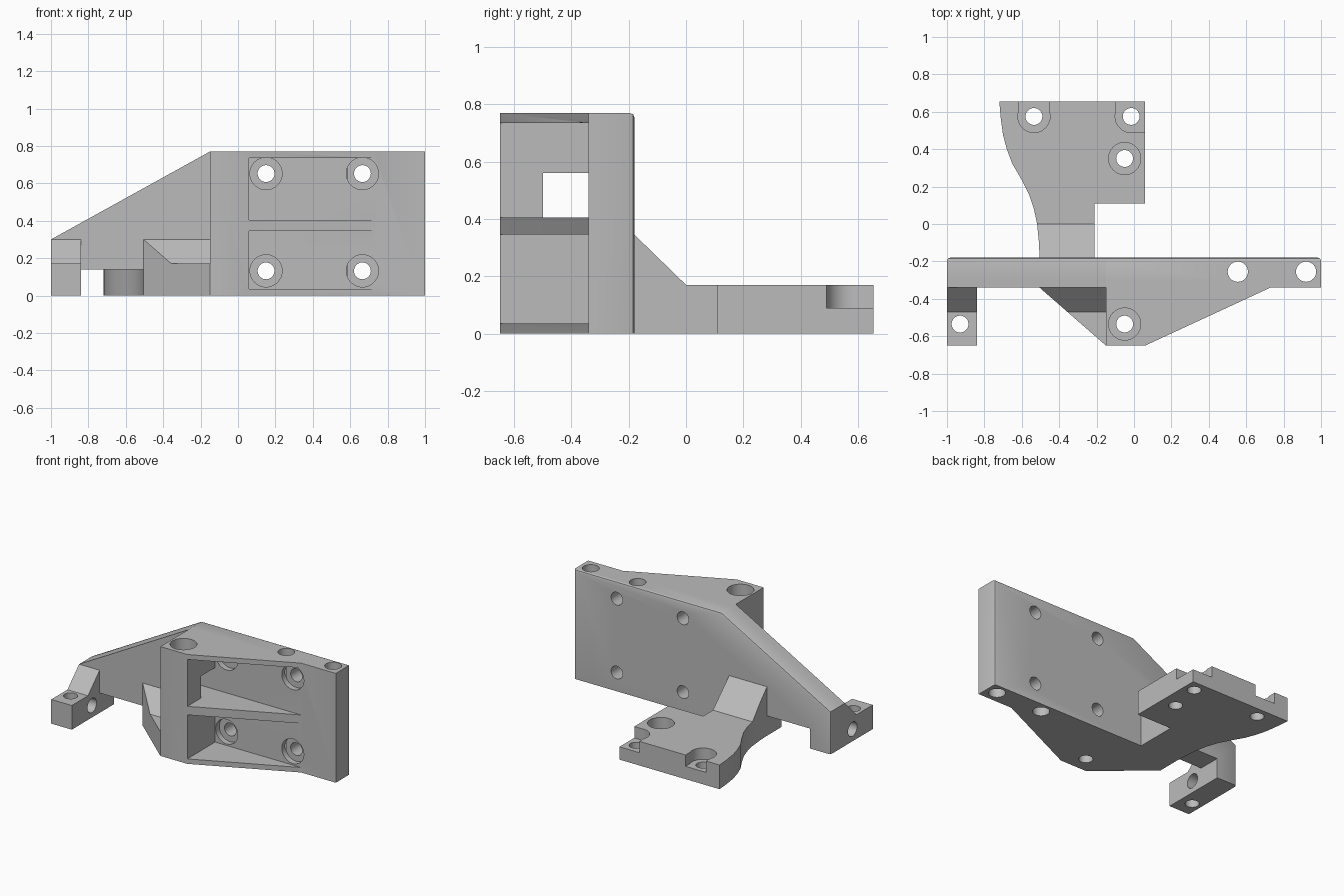
import bpy, bmesh, math
from mathutils import Matrix, Vector

if "Cube" in bpy.data.objects:
    bpy.data.objects.remove(bpy.data.objects["Cube"], do_unlink=True)

grey = bpy.data.materials.new("machined_grey")
grey.use_nodes = True
grey.diffuse_color = (0.5, 0.5, 0.5, 1)
grey.node_tree.nodes["Principled BSDF"].inputs["Base Color"].default_value = (0.5, 0.5, 0.5, 1)


def finish(name, bm):
    bmesh.ops.recalc_face_normals(bm, faces=bm.faces)
    mesh = bpy.data.meshes.new(name)
    bm.to_mesh(mesh)
    bm.free()
    mesh.materials.append(grey)
    obj = bpy.data.objects.new(name, mesh)
    bpy.context.collection.objects.link(obj)
    return obj


def place(axis, a, b, t):
    return {"x": (t, a, b), "y": (a, t, b), "z": (a, b, t)}[axis]


def prism(name, axis, pts, lo, hi, chamfer=None):
    """Extrude a 2D outline along an axis; optionally bevel chosen edges."""
    bm = bmesh.new()
    face = bm.faces.new([bm.verts.new(place(axis, a, b, lo)) for a, b in pts])
    out = bmesh.ops.extrude_face_region(bm, geom=[face])
    moved = [g for g in out["geom"] if isinstance(g, bmesh.types.BMVert)]
    bmesh.ops.translate(bm, verts=moved, vec=Vector(place(axis, 0, 0, hi - lo)))
    bmesh.ops.recalc_face_normals(bm, faces=bm.faces)
    if chamfer:
        edges = [e for e in bm.edges if chamfer(e)]
        bmesh.ops.bevel(bm, geom=edges, offset=0.016, segments=2, profile=0.5, affect="EDGES")
    return finish(name, bm)


def box(name, x, y, z):
    return prism(name, "z", [(x[0], y[0]), (x[1], y[0]), (x[1], y[1]), (x[0], y[1])], *z)


def rod(axis, a, b, r, lo, hi):
    """Round cutter along an axis."""
    bm = bmesh.new()
    turn = {"x": Matrix.Rotation(math.pi / 2, 4, "Y"),
            "y": Matrix.Rotation(math.pi / 2, 4, "X"), "z": Matrix()}[axis]
    centre = Matrix.Translation(place(axis, a, b, (lo + hi) / 2))
    bmesh.ops.create_cone(bm, cap_ends=True, segments=40, radius1=r, radius2=r,
                          depth=hi - lo, matrix=centre @ turn)
    return finish("cutter", bm)


def combine(target, tool, operation):
    mod = target.modifiers.new(operation.lower(), "BOOLEAN")
    mod.operation, mod.object, mod.solver = operation, tool, "EXACT"
    bpy.context.view_layer.objects.active = target
    bpy.ops.object.modifier_apply(modifier=mod.name)
    bpy.data.objects.remove(tool, do_unlink=True)


def cut(target, tool):
    combine(target, tool, "DIFFERENCE")


BACK, FRONT, TOP, FOOT = -0.18, -0.34, 0.77, 0.17
HOLE, SINK = 0.045, 0.086


# Upright plate with softened rear edges
def rear_edge(e):
    a, b = (v.co for v in e.verts)
    if abs(a.y - BACK) > 0.001 or abs(b.y - BACK) > 0.001:
        return False
    return (a.z + b.z) / 2 > 0.35 or abs(a.x + b.x) > 1.99


bracket = prism("mounting_bracket", "y",
                [(-1, 0), (-0.84, 0), (-0.84, 0.14), (-0.505, 0.14), (-0.505, 0),
                 (1, 0), (1, TOP), (-0.15, TOP), (-1, 0.30)], FRONT, BACK, rear_edge)

# Front post with three tapering ribs and a side window
post = prism("ribbed_post", "z", [(-0.15, -0.65), (0.06, -0.65), (0.73, FRONT), (0.73, -0.3),
                                  (-0.15, -0.3)], 0, TOP)
for low, high in ((0.035, 0.345), (0.405, 0.735)):
    cut(post, box("cutter", (0.06, 0.9), (-0.8, FRONT), (low, high)))
cut(post, box("cutter", (-0.3, 0.2), (-0.5, FRONT), (0.405, 0.56)))

# Sloped gusset beside the post and small end foot, sharing one side profile
side = [(-0.65, 0), (-0.65, FOOT), (-0.47, FOOT), (FRONT, 0.30), (-0.3, 0.30), (-0.3, 0)]
gusset = prism("gusset", "x", side, -0.6, -0.11)
combine(gusset, prism("limit", "z", [(-0.505, FRONT), (-0.15, -0.65), (-0.12, -0.65),
                                     (-0.12, -0.31), (-0.505, -0.31)], -0.1, 1), "INTERSECT")
end_foot = prism("end_foot", "x", side, -1, -0.84)

# Rear foot: curved outline limited by a ramped side profile
rear_foot = prism("rear_foot", "z",
                  [(0.06, 0.655), (0.06, 0.11), (-0.21, 0.11), (-0.21, -0.25), (-0.505, -0.25),
                   (-0.505, -0.18), (-0.508, -0.1), (-0.518, 0), (-0.535, 0.08), (-0.562, 0.16),
                   (-0.603, 0.24), (-0.652, 0.325), (-0.68, 0.4), (-0.7, 0.475),
                   (-0.713, 0.57), (-0.72, 0.655)], 0, 0.6)
combine(rear_foot, prism("limit", "x", [(-0.3, -0.1), (-0.3, 0.345), (BACK, 0.345), (0, FOOT),
                                        (0.8, FOOT), (0.8, -0.1)], -1, 1), "INTERSECT")

for part in (post, gusset, end_foot, rear_foot):
    combine(bracket, part, "UNION")

# Rear foot: counterbored holes, two of them open to the edge
for x, y in ((-0.535, 0.575), (-0.015, 0.575), (-0.05, 0.35)):
    cut(bracket, rod("z", x, y, HOLE, -0.1, 0.13))
    cut(bracket, rod("z", x, y, SINK, 0.09, 0.3))
cut(bracket, box("cutter", (-0.615, -0.455), (0.6, 0.8), (0.09, 0.3)))
cut(bracket, box("cutter", (-0.095, 0.2), (0.6, 0.8), (0.09, 0.3)))
cut(bracket, box("cutter", (-0.015, 0.2), (0.49, 0.8), (0.09, 0.3)))

# Post bolt hole, counterbored from the top
cut(bracket, rod("z", -0.05, -0.535, HOLE, -0.1, 0.9))
cut(bracket, rod("z", -0.05, -0.535, SINK, 0.69, 0.9))

# Plate: four counterbored holes front to back, two plain vertical ones
for x in (0.15, 0.665):
    for z in (0.132, 0.652):
        cut(bracket, rod("y", x, z, HOLE, -0.45, -0.1))
        cut(bracket, rod("y", x, z, SINK, -0.37, -0.30))
for x in (0.555, 0.92):
    cut(bracket, rod("z", x, -0.255, 0.054, -0.1, 0.9))

# End foot: one vertical and one sideways hole
cut(bracket, rod("z", -0.93, -0.535, HOLE, -0.1, 0.25))
cut(bracket, rod("x", -0.425, 0.085, 0.05, -1.1, -0.78))

bpy.ops.object.select_all(action="DESELECT")
bracket.select_set(True)
bpy.context.view_layer.objects.active = bracket
bpy.ops.object.shade_smooth_by_angle(angle=math.radians(25))
